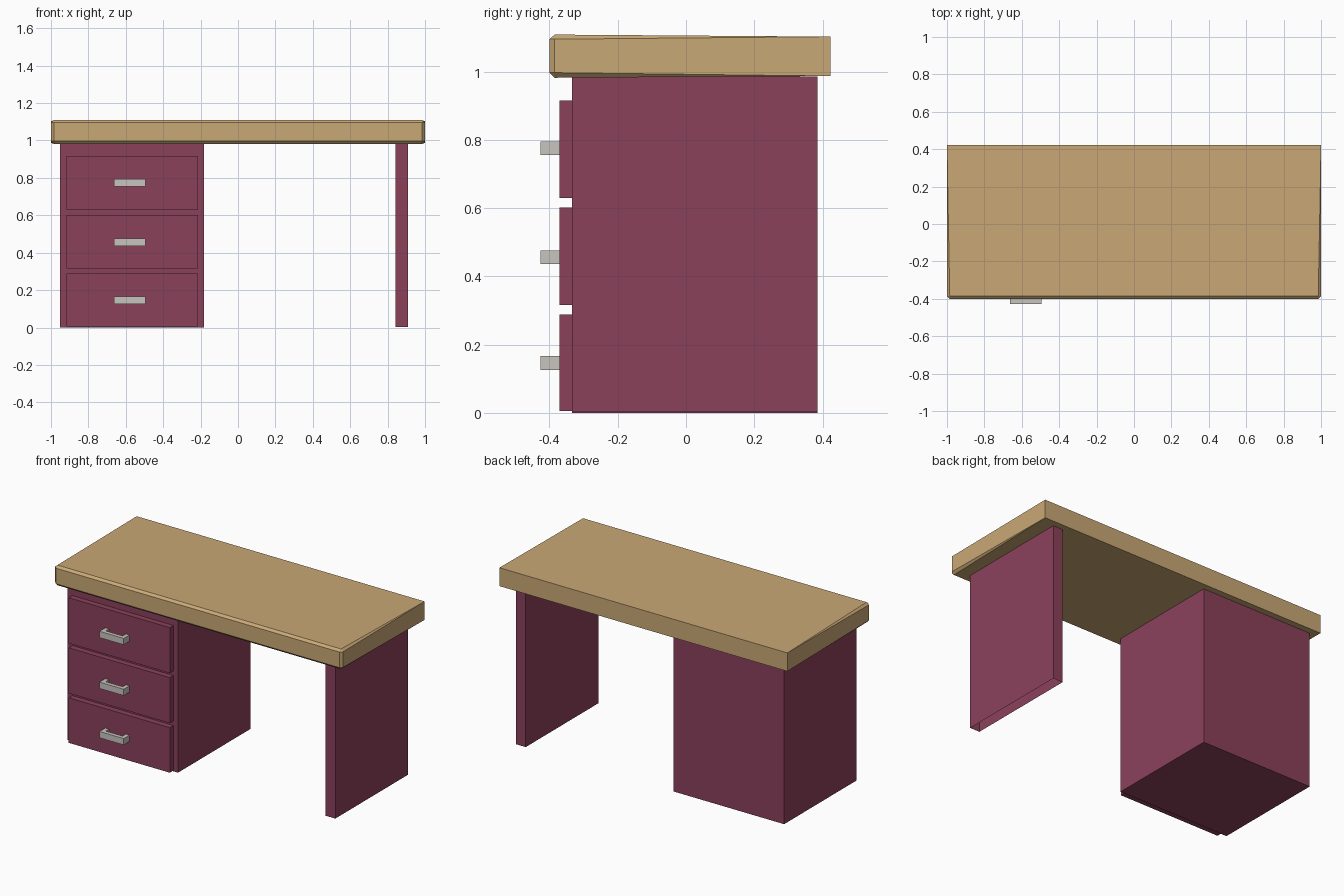
import bpy
import bmesh

cube = bpy.data.objects.get("Cube")
if cube:
    bpy.data.objects.remove(cube, do_unlink=True)


def make_material(name, rgb):
    mat = bpy.data.materials.new(name)
    mat.use_nodes = True
    color = (*rgb, 1.0)
    mat.diffuse_color = color
    bsdf = next(n for n in mat.node_tree.nodes if n.type == 'BSDF_PRINCIPLED')
    bsdf.inputs["Base Color"].default_value = color
    return mat


wood = make_material("light wood", (0.584, 0.392, 0.181))
burgundy = make_material("burgundy paint", (0.258, 0.053, 0.105))
metal = make_material("pale metal", (0.578, 0.546, 0.515))


def finish(bm, name, mat):
    bmesh.ops.recalc_face_normals(bm, faces=bm.faces)
    mesh = bpy.data.meshes.new(name)
    bm.to_mesh(mesh)
    bm.free()
    mesh.materials.append(mat)
    obj = bpy.data.objects.new(name, mesh)
    bpy.context.collection.objects.link(obj)
    return obj


def prism(name, outline, z0, z1, mat, open_bottom=False):
    """Extrude a plan outline from z0 up to z1."""
    bm = bmesh.new()
    base = bm.faces.new([bm.verts.new((x, y, z0)) for x, y in outline])
    top = bmesh.ops.extrude_face_region(bm, geom=[base], use_keep_orig=True)
    for v in top["geom"]:
        if isinstance(v, bmesh.types.BMVert):
            v.co.z = z1
    if open_bottom:
        bmesh.ops.delete(bm, geom=[base], context='FACES_ONLY')
    return finish(bm, name, mat)


def box(name, x0, x1, y0, y1, z0, z1, mat, **options):
    return prism(name, [(x0, y0), (x1, y0), (x1, y1), (x0, y1)], z0, z1, mat, **options)


# Tabletop: chamfered at the front, the side chamfers fading out to a square back
FRONT, SHOULDER, BACK = -0.40, -0.385, 0.423
LOW, HIGH = (0.982, 0.997), (1.1085, 1.095)
bm = bmesh.new()
for side in (-1, 1):
    for (outer, inner), back_z in ((LOW, 0.987), (HIGH, 1.1025)):
        bm.verts.new((side * 0.985, FRONT, inner))
        bm.verts.new((side * 0.985, SHOULDER, outer))
        bm.verts.new((side, SHOULDER, inner))
        bm.verts.new((side, BACK, back_z))
bmesh.ops.convex_hull(bm, input=bm.verts)
bmesh.ops.dissolve_limit(bm, angle_limit=0.01, verts=bm.verts, edges=bm.edges)
finish(bm, "tabletop", wood)

# Drawer cabinet and the supporting side panel
box("drawer_cabinet", -0.952, -0.183, -0.334, 0.386, 0.0, 0.985, burgundy)
box("side_panel", 0.843, 0.91, -0.334, 0.386, 0.004, 0.985, burgundy, open_bottom=True)

# Drawers, each with a bracket handle
X0, X1, FACE, GRIP, POST = -0.663, -0.495, -0.37, -0.427, 0.025
bracket = [(X0, FACE), (X0, GRIP), (X1, GRIP), (X1, FACE),
           (X1 - POST, FACE), (X1 - POST, GRIP + POST),
           (X0 + POST, GRIP + POST), (X0 + POST, FACE)]
drawers = {"bottom": (0.005, 0.288, 0.146),
           "middle": (0.316, 0.602, 0.456),
           "top": (0.63, 0.916, 0.775)}
for level, (z0, z1, grip_z) in drawers.items():
    box(f"{level}_drawer", -0.917, -0.215, FACE, -0.33, z0, z1, burgundy)
    prism(f"{level}_handle", bracket, grip_z - 0.02, grip_z + 0.02, metal)
